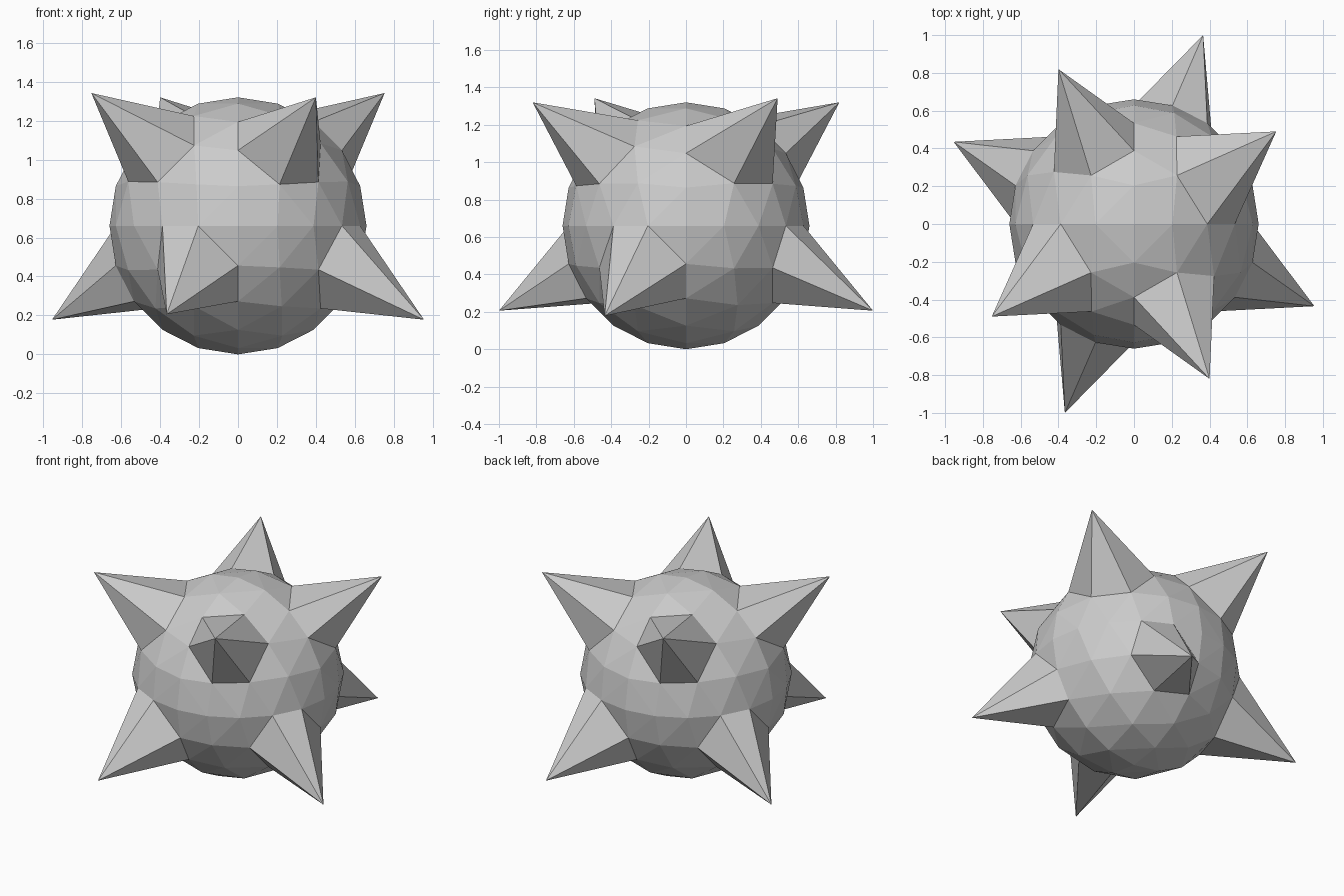
import bpy, bmesh
from math import sin, cos, pi
from mathutils import Vector
from itertools import product

if "Cube" in bpy.data.objects:
    bpy.data.objects.remove(bpy.data.objects["Cube"])

R, N = 0.66, 5   # ball radius, divisions per octant edge

# Spike tips: grid vertex (i = steps in x, j = steps in y) pulled out to the tip,
# given relative to the ground; each has a twin turned 180 degrees about z.
tips = {}
for ij, (x, y, z) in (((1, 3), (-0.366, -1.0, 0.206)),
                      ((3, 1), (0.955, -0.435, 0.178)),
                      ((2, 1), (0.753, 0.49, 1.342)),
                      ((1, 2), (0.40, -0.82, 1.32))):
    for s in (1, -1):
        key = ij + (s * x > 0, s * y > 0, z > R)
        tips[key] = Vector((s * x, s * y, z - R))


def grid_point(i, j):
    """Point of the rounded octahedron octant, rows run at constant j."""
    a = j / N * pi / 2
    p, q = Vector((cos(a), sin(a), 0)), Vector((0, sin(a), cos(a)))
    if j == N:
        return p * R
    t, w = i / (N - j), p.angle(q)
    return (p * sin(t * w) + q * sin((1 - t) * w)) / sin(w) * R


# Ball made of eight octants, with chosen vertices drawn out into spikes
bm = bmesh.new()
for sx, sy, sz in product((1, -1), repeat=3):
    v = {}
    for j in range(N + 1):
        for i in range(N + 1 - j):
            g = grid_point(i, j)
            co = Vector((g.x * sx, g.y * sy, g.z * sz))
            v[i, j] = bm.verts.new(tips.get((i, j, sx > 0, sy > 0, sz > 0), co))
    for i, j in list(v):
        if i + j < N:
            bm.faces.new((v[i, j], v[i + 1, j], v[i, j + 1]))
        if i + j < N - 1:
            bm.faces.new((v[i + 1, j], v[i + 1, j + 1], v[i, j + 1]))
bmesh.ops.remove_doubles(bm, verts=bm.verts, dist=0.001)
bmesh.ops.recalc_face_normals(bm, faces=bm.faces)

mesh = bpy.data.meshes.new("spiked_ball")
bm.to_mesh(mesh)
bm.free()
ball = bpy.data.objects.new("spiked_ball", mesh)
ball.location.z = R
bpy.context.collection.objects.link(ball)
